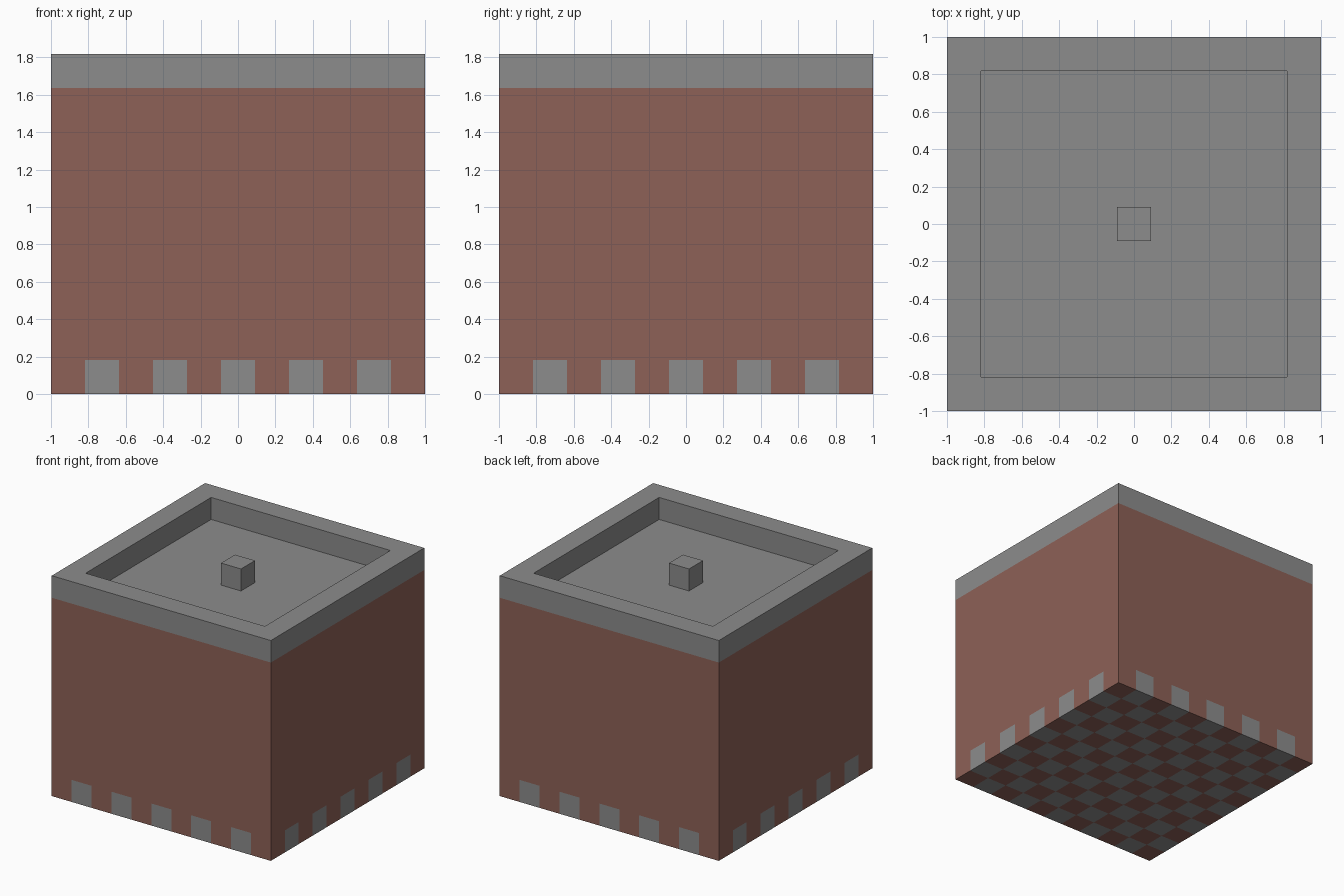
import bpy, bmesh
from mathutils import Vector

if "Cube" in bpy.data.objects:
    bpy.data.objects.remove(bpy.data.objects["Cube"], do_unlink=True)

CELLS = 11
C = 2 / CELLS                 # edge of one block
DECK, TOP = 9 * C, 10 * C     # recessed roof and parapet heights


def material(name, rgb):
    mat = bpy.data.materials.new(name)
    mat.use_nodes = True
    mat.diffuse_color = (*rgb, 1)
    mat.node_tree.nodes["Principled BSDF"].inputs["Base Color"].default_value = (*rgb, 1)
    return mat


brick = material("brick_red", (0.27, 0.12, 0.095))
stone = material("stone_grey", (0.265, 0.265, 0.265))


def add_object(name, bm, *mats):
    mesh = bpy.data.meshes.new(name)
    bm.to_mesh(mesh)
    bm.free()
    for mat in mats:
        mesh.materials.append(mat)
    obj = bpy.data.objects.new(name, mesh)
    bpy.context.collection.objects.link(obj)
    return obj


def square_loft(name, profile, mat, cap=False):
    """Join square rings given as (half width, height), optionally closing the last."""
    bm = bmesh.new()
    rings = [[bm.verts.new((sx * r, sy * r, z))
              for sx, sy in ((-1, -1), (1, -1), (1, 1), (-1, 1))]
             for r, z in profile]
    for low, high in zip(rings, rings[1:]):
        for i in range(4):
            j = (i + 1) % 4
            bm.faces.new((low[i], low[j], high[j], high[i]))
    if cap:
        bm.faces.new(rings[-1])
    return add_object(name, bm, mat)


def cell(v):
    return min(int((v + 1) / C), CELLS - 1)


# Bottom course: chequered blocks, seen on the underside and around the sides
bm = bmesh.new()
bmesh.ops.create_grid(bm, x_segments=CELLS, y_segments=CELLS, size=1)
border = [e for e in bm.edges if e.is_boundary]
side = bmesh.ops.extrude_edge_only(bm, edges=border)["geom"]
bmesh.ops.translate(bm, vec=(0, 0, C),
                    verts=[g for g in side if isinstance(g, bmesh.types.BMVert)])
bm.normal_update()
middle = Vector((0, 0, C / 2))
for face in bm.faces:
    centre = face.calc_center_median()
    if face.normal.dot(centre - middle) < 0:
        face.normal_flip()
    face.material_index = (cell(centre.x) + cell(centre.y)) % 2
add_object("bottom_course", bm, brick, stone)

# Main walls
square_loft("brick_walls", [(1, C), (1, DECK)], brick)

# Parapet: outer face, top and inner face down to the roof deck
inner = 1 - C
square_loft("parapet", [(1, DECK), (1, TOP), (inner, TOP), (inner, DECK)], stone, cap=False)

# Recessed roof deck
bm = bmesh.new()
bm.faces.new([bm.verts.new((x, y, DECK)) for x, y in
              ((-inner, -inner), (inner, -inner), (inner, inner), (-inner, inner))])
add_object("roof_deck", bm, stone)

# Single block standing at the centre of the roof
square_loft("roof_block", [(C / 2, DECK), (C / 2, TOP)], stone, cap=True)
